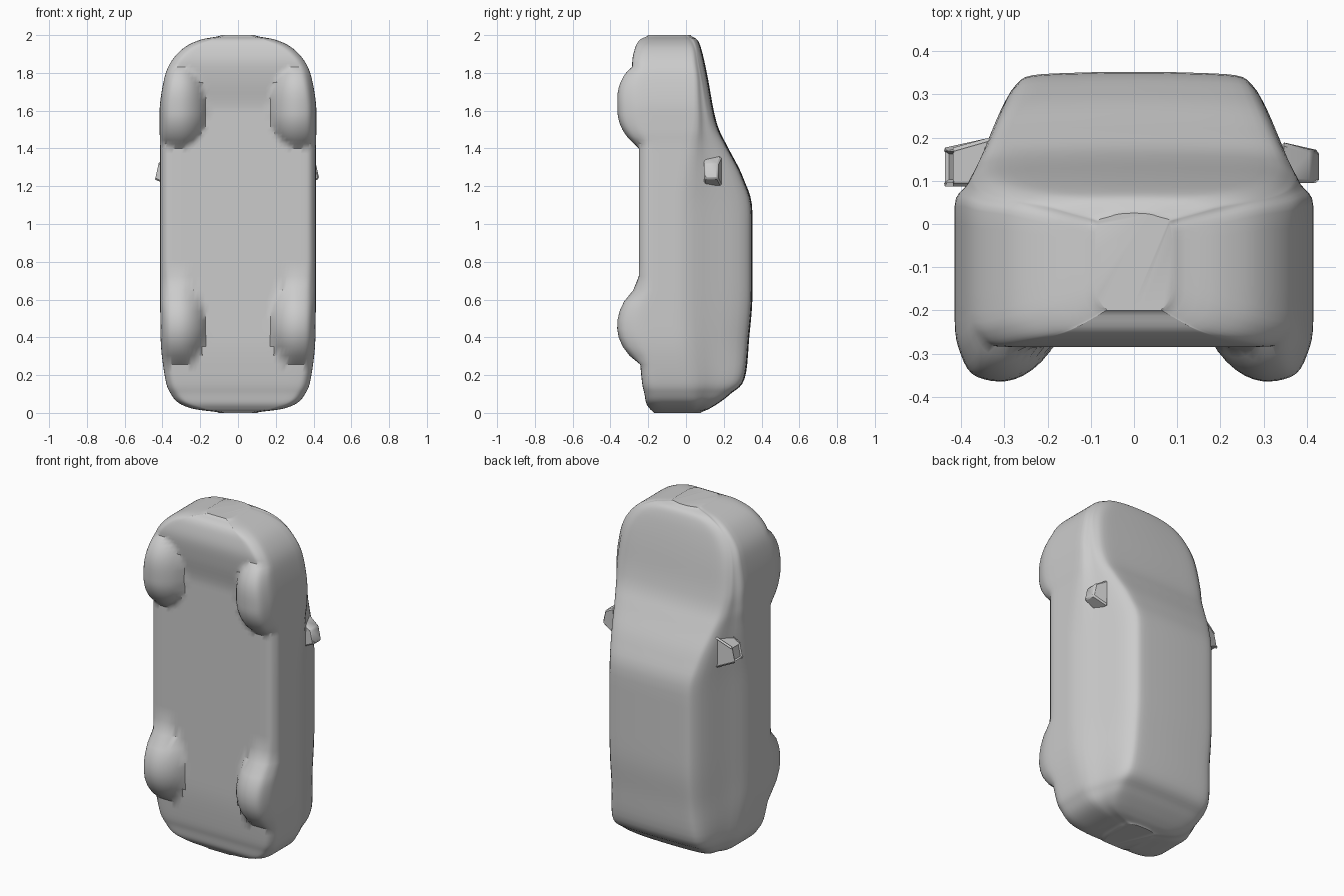
import bpy, bmesh, math
from mathutils import Vector

if "Cube" in bpy.data.objects:
    bpy.data.objects.remove(bpy.data.objects["Cube"])

paint = bpy.data.materials.new("light_grey")
paint.diffuse_color = (0.6, 0.6, 0.6, 1)
paint.use_nodes = True
paint.node_tree.nodes["Principled BSDF"].inputs["Base Color"].default_value = paint.diffuse_color

# Body stations: z, underside y, roof y, half width, roof half width, shoulder y
STATIONS = [
    (0.00, -0.17, 0.08, 0.10, 0.08, 0.00),
    (0.02, -0.19, 0.12, 0.23, 0.18, 0.02),
    (0.05, -0.21, 0.17, 0.31, 0.23, 0.02),
    (0.10, -0.22, 0.235, 0.355, 0.26, 0.01),
    (0.18, -0.235, 0.31, 0.385, 0.27, 0.00),
    (0.40, -0.25, 0.335, 0.41, 0.26, -0.03),
    (0.65, -0.25, 0.352, 0.412, 0.26, -0.04),
    (1.05, -0.25, 0.352, 0.412, 0.26, -0.04),
    (1.24, -0.25, 0.305, 0.412, 0.28, -0.02),
    (1.40, -0.25, 0.225, 0.412, 0.31, 0.01),
    (1.50, -0.25, 0.175, 0.415, 0.33, 0.03),
    (1.60, -0.25, 0.147, 0.415, 0.34, 0.04),
    (1.75, -0.275, 0.12, 0.395, 0.33, 0.04),
    (1.85, -0.285, 0.10, 0.36, 0.30, 0.03),
    (1.93, -0.27, 0.08, 0.29, 0.24, 0.02),
    (1.975, -0.245, 0.06, 0.20, 0.16, 0.00),
    (2.00, -0.20, 0.025, 0.09, 0.07, -0.02),
]


def spline(keys, steps):
    """Smooth curve through keys; the tangent is limited to avoid overshoot."""
    def slope(i, k):
        if i in (0, len(keys) - 1):
            return 0 if k else None
        a, b = keys[i][k] - keys[i - 1][k], keys[i + 1][k] - keys[i][k]
        if a * b <= 0:
            return 0
        return math.copysign(min(abs(a + b) / 2, 2 * abs(a), 2 * abs(b)), a)
    out = []
    for i in range(len(keys) - 1):
        p, q = keys[i], keys[i + 1]
        for s in range(steps):
            t = s / steps
            row = []
            for k in range(len(p)):
                d = q[k] - p[k]
                m0, m1 = slope(i, k), slope(i + 1, k)
                m0 = d if m0 is None else m0
                m1 = d if m1 is None else m1
                row.append((2*t**3 - 3*t*t + 1) * p[k] + (t**3 - 2*t*t + t) * m0
                           + (3*t*t - 2*t**3) * q[k] + (t**3 - t*t) * m1)
            out.append(row)
    out.append(list(keys[-1]))
    return out


def wheel_bump(x, z):
    """How far a wheel bulges below the floor at this spot."""
    best = 0
    for zc, low, high, amount in ((0.46, 0.20, 0.21, 0.115), (1.60, 0.19, 0.23, 0.113)):
        dz = (z - zc) / (high if z > zc else low)
        dx = (abs(x) - 0.31) / (0.14 if abs(x) < 0.31 else 0.19)
        best = max(best, amount * max(0, 1 - dx * dx - dz * dz) ** 0.8)
    return best


def section(yb, yt, w, wt, ys):
    """Half outline from the middle of the floor round to the middle of the roof."""
    r = min(0.05, w * 0.3)
    h = yt - yb
    keys = [(0, yb), (w * 0.3, yb), (w * 0.52, yb), (w * 0.72, yb), (w - r, yb + 0.002),
            (w - r * 0.3, yb + min(0.025, h * 0.1)), (w, yb + min(0.08, h * 0.3)), (w, ys),
            (w * 0.62 + wt * 0.38, ys * 0.55 + yt * 0.45),
            (wt + r * 0.5, yt - h * 0.075), (wt - r * 0.5, yt - 0.008),
            (wt * 0.5, yt - 0.002), (0, yt)]
    return spline(keys, 4)


def finish(name, bm):
    bmesh.ops.recalc_face_normals(bm, faces=bm.faces)
    mesh = bpy.data.meshes.new(name)
    bm.to_mesh(mesh)
    bm.free()
    mesh.materials.append(paint)
    ob = bpy.data.objects.new(name, mesh)
    bpy.context.collection.objects.link(ob)
    bpy.ops.object.select_all(action='DESELECT')
    ob.select_set(True)
    bpy.context.view_layer.objects.active = ob
    bpy.ops.object.shade_smooth_by_angle(angle=math.radians(35))
    return ob


# Car body with moulded wheels, standing on its tail
bm = bmesh.new()
rings = []
for z, yb, yt, w, wt, ys in spline(STATIONS, 5):
    half = section(yb, yt, w, wt, ys)
    ring = []
    for x, y in half + [(-x, y) for x, y in half[-2:0:-1]]:
        fade = max(0, 1 - (y - yb) / 0.16)
        ring.append(bm.verts.new((x, y - wheel_bump(x, z) * fade, z)))
    rings.append(ring)
for a, b in zip(rings, rings[1:]):
    for i in range(len(a)):
        j = (i + 1) % len(a)
        bm.faces.new((a[i], a[j], b[j], b[i]))
bm.faces.new(rings[0])
bm.faces.new(rings[-1])
finish("car_body", bm)

# Door mirrors: small tapered blocks
for side, name in ((1, "right_mirror"), (-1, "left_mirror")):
    bm = bmesh.new()
    bmesh.ops.create_cube(bm, size=1)
    for v in bm.verts:
        outer = v.co.x > 0
        front = v.co.z > 0
        x = 0.43 if outer else 0.34
        if outer and front:
            x = 0.412
        y = (0.17 if outer else 0.19) if v.co.y > 0 else 0.095
        z = (1.32 if outer else 1.36) if front else (1.24 if outer else 1.20)
        v.co = Vector((side * x, y, z))
    bmesh.ops.bevel(bm, geom=bm.edges[:], offset=0.008, segments=1, affect='EDGES')
    finish(name, bm)
